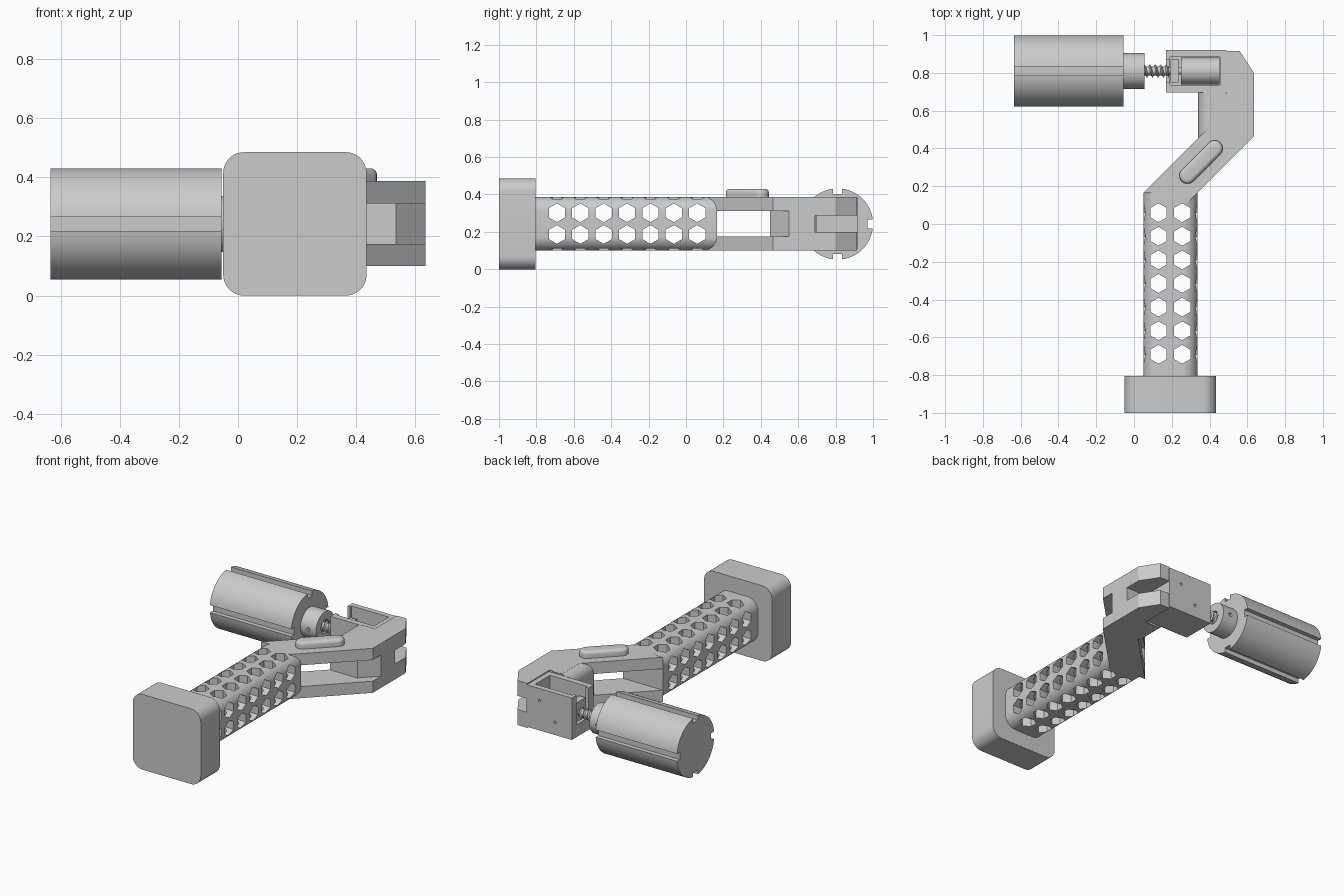
import bpy, bmesh
from math import sin, cos, pi, radians, sqrt, asin

if "Cube" in bpy.data.objects:
    bpy.data.objects.remove(bpy.data.objects["Cube"])


def prism(name, polys, lo, hi, axis='Z', bevel=0):
    """Extrude one or more outlines along an axis: Z takes (x,y), Y (x,z), X (y,z)."""
    place = {'Z': lambda a, b, h: (a, b, h),
             'Y': lambda a, b, h: (a, h, b),
             'X': lambda a, b, h: (h, a, b)}[axis]
    bm = bmesh.new()
    for pts in polys:
        ends = [[bm.verts.new(place(a, b, h)) for a, b in pts] for h in (lo, hi)]
        bm.faces.new(ends[0])
        bm.faces.new(ends[1])
        n = len(pts)
        for i in range(n):
            j = (i + 1) % n
            bm.faces.new((ends[0][i], ends[0][j], ends[1][j], ends[1][i]))
    bmesh.ops.recalc_face_normals(bm, faces=bm.faces)
    if bevel:
        top = [e for e in bm.edges if all(abs(v.co.z - hi) < 1e-5 for v in e.verts)]
        bmesh.ops.bevel(bm, geom=top, offset=bevel, segments=4, profile=0.5, affect='EDGES')
    return finish(name, bm)


def finish(name, bm):
    me = bpy.data.meshes.new(name)
    bm.to_mesh(me)
    bm.free()
    ob = bpy.data.objects.new(name, me)
    bpy.context.collection.objects.link(ob)
    return ob


def activate(ob):
    bpy.ops.object.select_all(action='DESELECT')
    ob.select_set(True)
    bpy.context.view_layer.objects.active = ob


def smooth(ob):
    activate(ob)
    bpy.ops.object.shade_smooth_by_angle(angle=radians(30))


def cut(ob, cutter):
    activate(ob)
    m = ob.modifiers.new("cut", 'BOOLEAN')
    m.operation, m.solver, m.object = 'DIFFERENCE', 'EXACT', cutter
    bpy.ops.object.modifier_apply(modifier=m.name)
    bpy.data.objects.remove(cutter, do_unlink=True)


def rect(a0, a1, b0, b1):
    return [(a0, b0), (a1, b0), (a1, b1), (a0, b1)]


def round_rect(a0, a1, b0, b1, r, seg=10):
    pts = []
    for k, (a, b) in enumerate(((a1 - r, b1 - r), (a0 + r, b1 - r), (a0 + r, b0 + r), (a1 - r, b0 + r))):
        for i in range(seg + 1):
            t = pi / 2 * (k + i / seg)
            pts.append((a + r * cos(t), b + r * sin(t)))
    return pts


def ngon(a, b, r, n, start=0.0):
    return [(a + r * cos(start + 2 * pi * i / n), b + r * sin(start + 2 * pi * i / n)) for i in range(n)]


# End cap of the handle
smooth(prism("handle_cap", [round_rect(-0.05, 0.435, 0, 0.485, 0.07)], -1.0, -0.805, 'Y'))

# Handle drilled with hexagonal holes both ways
handle = prism("handle_grip", [round_rect(0.05, 0.335, 0.1, 0.387, 0.075)], -0.806, 0.165, 'Y')
rows = [0.06 - 0.125 * i for i in range(7)]
cut(handle, prism("vertical_holes", [ngon(x, y, 0.05, 6, pi / 2) for y in rows for x in (0.13, 0.255)], -0.1, 0.6))
cut(handle, prism("side_holes", [ngon(y, z, 0.05, 6, pi / 2) for y in rows for z in (0.186, 0.302)], -0.2, 0.6, 'X'))
smooth(handle)

# Cranked arm: two matching plates, the solid elbow between them, forked tip
plate = [(0.05, 0.165), (0.12, 0.165), (0.12, 0.12), (0.29, 0.12), (0.635, 0.465),
         (0.635, 0.69), (0.40, 0.69), (0.40, 0.515)]
tip = [(0.49, 0.69), (0.635, 0.69), (0.635, 0.80), (0.56, 0.915), (0.49, 0.915)]
elbow = [(0.41, 0.45), (0.535, 0.45), (0.635, 0.55), (0.635, 0.69), (0.41, 0.69)]
for side, p, t in (("upper", (0.312, 0.387), (0.288, 0.387)), ("lower", (0.10, 0.175), (0.10, 0.20))):
    prism(side + "_arm_plate", [plate], *p)
    prism(side + "_arm_tip", [tip], *t)
prism("arm_elbow", [elbow], 0.175, 0.312)
smooth(prism("elbow_rounded_edge", [round_rect(0.34, 0.52, 0.1005, 0.3865, 0.065)], 0.45, 0.695, 'Y'))

# Thumb switch lying along the sloped part
switch = []
for cx, cy, a0 in ((0.427, 0.400, -pi / 4), (0.283, 0.256, 3 * pi / 4)):
    switch += [(cx + 0.043 * cos(a0 + pi * i / 12), cy + 0.043 * sin(a0 + pi * i / 12)) for i in range(13)]
smooth(prism("thumb_switch", [switch], 0.38, 0.43, bevel=0.02))

# Motor housing, open at the top and slotted for the shaft
AY, AZ = 0.81, 0.242
housing = prism("motor_housing", [rect(0.17, 0.491, 0.697, 0.92)], 0.11, 0.38)
cut(housing, prism("cavity", [rect(0.19, 0.455, 0.735, 0.885)], 0.16, 0.6))
cut(housing, prism("shaft_slot", [rect(0.1, 0.2, 0.75, 0.87)], 0.19, 0.6))
cut(housing, prism("screw_holes", [ngon(0.40, 0.30, 0.009, 12), ngon(0.29, 0.19, 0.009, 12)], 0.9, 1.0, 'Y'))

# Motor, gear block and coupling
smooth(prism("motor", [ngon(AY, AZ, 0.072, 40)], 0.25, 0.452, 'X'))
prism("gear_block", [rect(AY - 0.062, AY + 0.062, AZ - 0.07, AZ + 0.07)], 0.192, 0.237, 'X')
smooth(prism("motor_shaft", [ngon(AY, AZ, 0.018, 20)], 0.15, 0.26, 'X'))

# Threaded spindle: spiral ridge wound round a core
bm = bmesh.new()
N, M, X0, X1 = 24, 60, 0.04, 0.185
rings = []
for i in range(M + 1):
    x = X0 + (X1 - X0) * i / M
    ring = []
    for j in range(N):
        t = 2 * pi * j / N
        ph = ((x - X0) / 0.029 - j / N) % 1.0
        r = 0.024 + 0.011 * max(0, 1 - abs(ph - 0.5) * 4)
        ring.append(bm.verts.new((x, AY + r * cos(t), AZ + r * sin(t))))
    rings.append(ring)
for a, b in zip(rings, rings[1:]):
    for j in range(N):
        k = (j + 1) % N
        bm.faces.new((a[j], a[k], b[k], b[j]))
bm.faces.new(rings[0])
bm.faces.new(rings[-1])
bmesh.ops.recalc_face_normals(bm, faces=bm.faces)
smooth(finish("threaded_spindle", bm))

# Collar with a set-screw hole and a recessed mouth
collar = prism("drum_collar", [ngon(AY, AZ, 0.095, 48)], -0.06, 0.055, 'X')
cut(collar, prism("set_screw", [ngon(0.0, AZ, 0.012, 12)], 0.6, 1.0, 'Y'))
cut(collar, prism("mouth", [ngon(AY, AZ, 0.042, 32)], 0.03, 0.1, 'X'))
smooth(collar)

# Drum with four lengthwise grooves
R, W, D = 0.19, 0.024, 0.03
half = asin(W / R)
drum = []
for k in range(4):
    c, s = cos(k * pi / 2), sin(k * pi / 2)
    for u, v in ((sqrt(R * R - W * W), -W), (R - D, -W), (R - D, W)):
        drum.append((AY + u * c - v * s, AZ + u * s + v * c))
    for i in range(17):
        t = k * pi / 2 + half + (pi / 2 - 2 * half) * i / 16
        if i < 16:
            drum.append((AY + R * cos(t), AZ + R * sin(t)))
smooth(prism("grooved_drum", [drum], -0.635, -0.055, 'X'))
